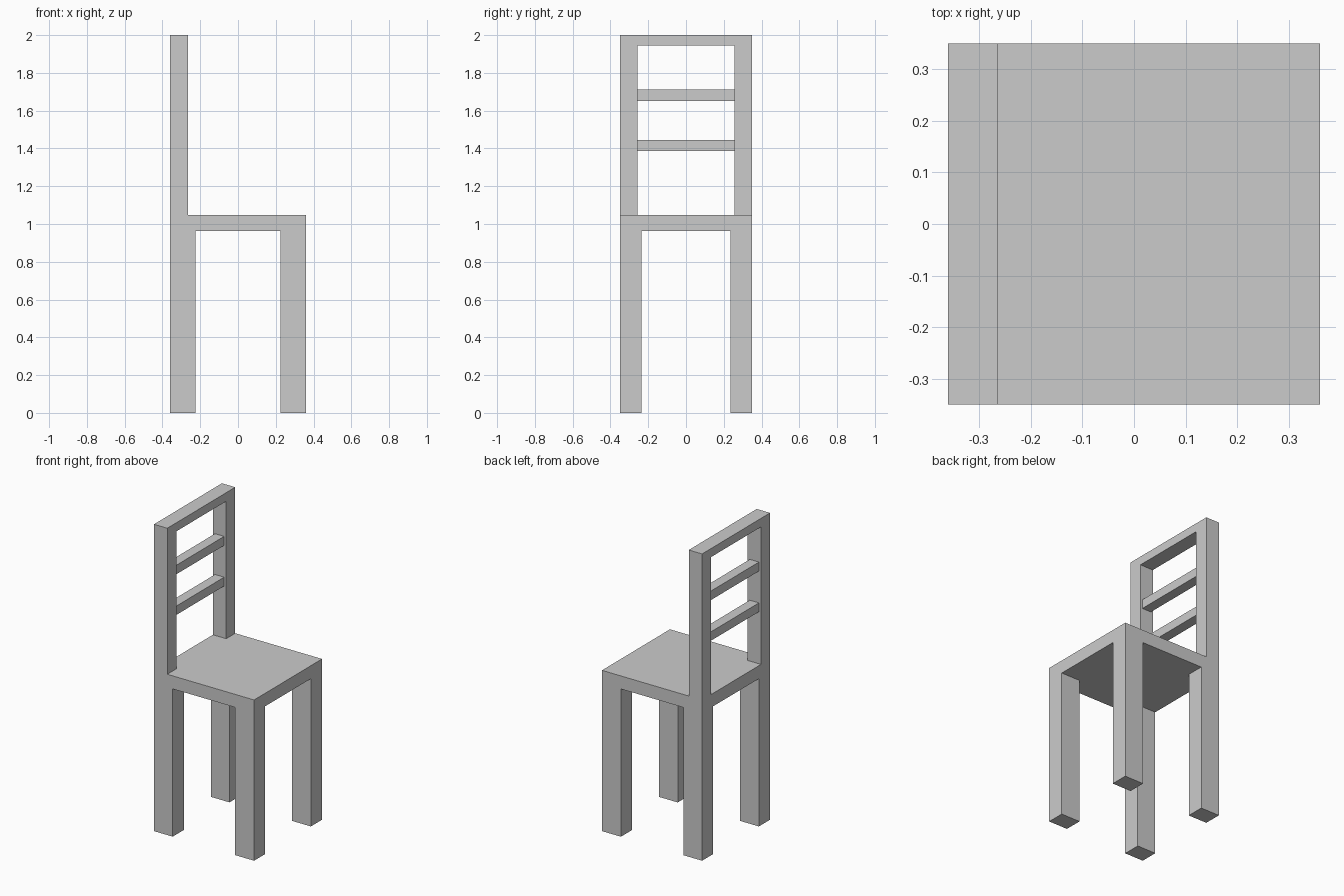
import bpy

if "Cube" in bpy.data.objects:
    bpy.data.objects.remove(bpy.data.objects["Cube"])

X, Y = 0.361, 0.35            # half depth and half width of the chair
SEAT_LOW, SEAT_TOP = 0.963, 1.048
RAIL_LOW, TOP = 1.944, 2.0
POST_FRONT = -0.265           # front face of the backrest posts
POST_INNER = 0.257


def box(name, x, y, z):
    """Box spanning the given (min, max) ranges."""
    lo, hi = zip(x, y, z)
    bpy.ops.mesh.primitive_cube_add(size=1, location=[(a + b) / 2 for a, b in zip(lo, hi)])
    ob = bpy.context.object
    ob.name = name
    ob.scale = [b - a for a, b in zip(lo, hi)]
    bpy.ops.object.transform_apply(location=False, rotation=False, scale=True)
    return ob


# Seat slab
box("seat", (-X, X), (-Y, Y), (SEAT_LOW, SEAT_TOP))

# Legs and backrest posts on both sides
for side, y_leg, y_post in (("left", (-Y, -0.235), (-Y, -POST_INNER)),
                            ("right", (0.235, Y), (POST_INNER, Y))):
    box(f"{side}_rear_leg", (-X, -0.226), y_leg, (0, SEAT_LOW))
    box(f"{side}_front_leg", (0.224, X), y_leg, (0, SEAT_LOW))
    box(f"{side}_back_post", (-X, POST_FRONT), y_post, (SEAT_TOP, RAIL_LOW))

# Top rail across the posts
box("top_rail", (-X, POST_FRONT), (-Y, Y), (RAIL_LOW, TOP))

# Thinner slats recessed between the posts
for name, z in (("lower_slat", (1.387, 1.445)), ("upper_slat", (1.652, 1.711))):
    box(name, (-0.346, -0.28), (-POST_INNER, POST_INNER), z)
